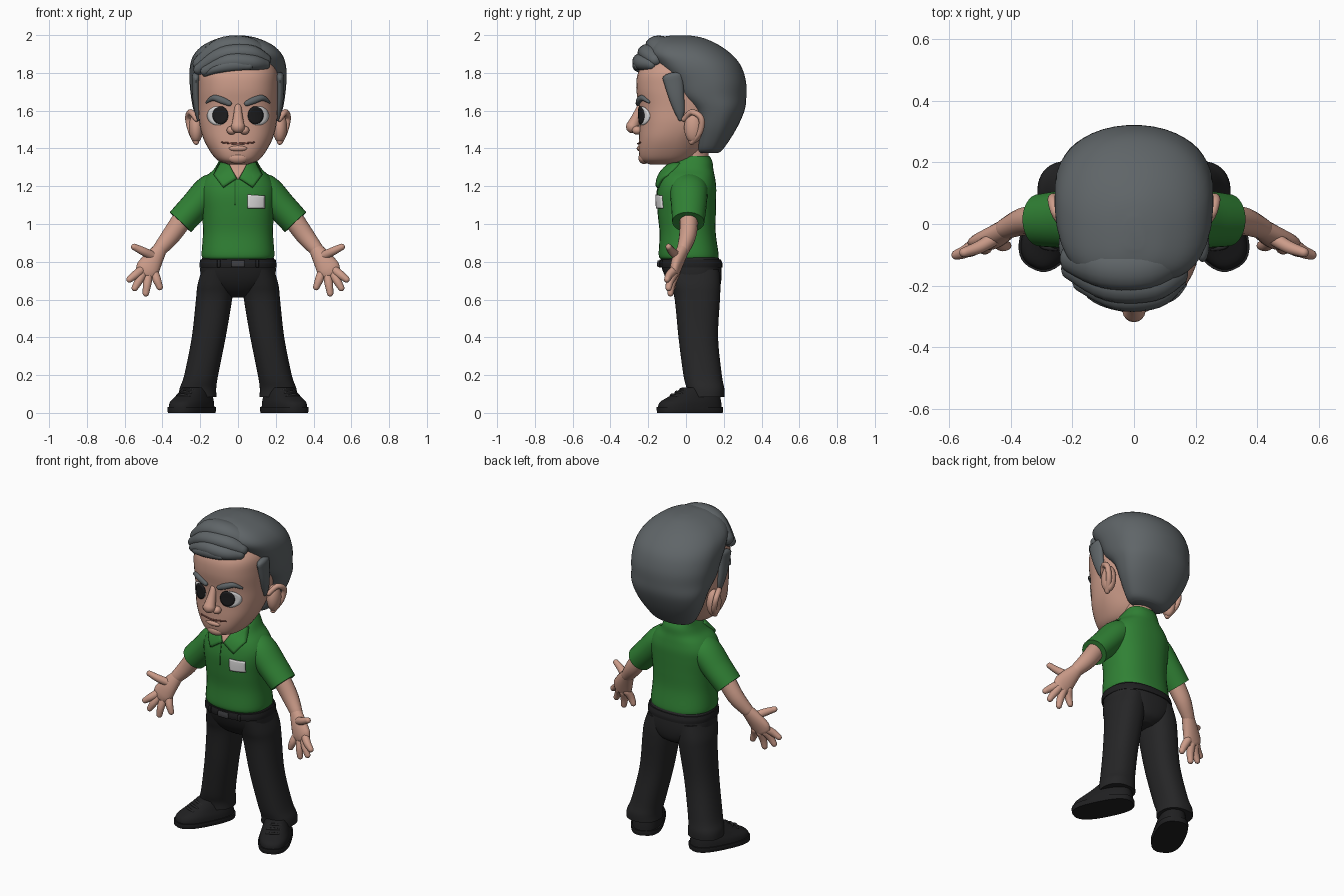
import bpy, bmesh
from math import sin, cos, pi, radians
from mathutils import Vector, Matrix

if "Cube" in bpy.data.objects:
    bpy.data.objects.remove(bpy.data.objects["Cube"])


def material(name, *rgb):
    m = bpy.data.materials.new(name)
    m.use_nodes = True
    m.diffuse_color = (*rgb, 1)
    m.node_tree.nodes["Principled BSDF"].inputs["Base Color"].default_value = (*rgb, 1)
    return m


SKIN = material("skin", .60, .33, .25)
HAIR = material("grey hair", .115, .13, .138)
GREEN = material("green cloth", .03, .22, .035)
DARK_GREEN = material("dark green seam", .015, .10, .018)
BLACK = material("black trousers", .019, .019, .02)
LEATHER = material("black leather", .014, .014, .015)
WHITE = material("white", .75, .74, .74)
PUPIL = material("dark eye", .012, .012, .013)
LIP = material("mouth line", .22, .08, .06)
METAL = material("dark metal", .05, .05, .055)


def finish(name, bm, mat, mirror=False, thick=0, fix=True):
    if fix:
        bmesh.ops.recalc_face_normals(bm, faces=bm.faces)
    mesh = bpy.data.meshes.new(name)
    bm.to_mesh(mesh)
    bm.free()
    mesh.materials.append(mat)
    ob = bpy.data.objects.new(name, mesh)
    bpy.context.collection.objects.link(ob)
    bpy.ops.object.select_all(action='DESELECT')
    ob.select_set(True)
    bpy.context.view_layer.objects.active = ob
    bpy.ops.object.shade_smooth_by_angle(angle=radians(50))
    if thick:
        mod = ob.modifiers.new("thickness", 'SOLIDIFY')
        mod.thickness = thick
    if mirror:
        ob.modifiers.new("mirror", 'MIRROR')
    return ob


def dense(rings, steps=5):
    """Smooth interpolation through all the given rings."""
    v = [Vector(r) for r in rings]
    out = []
    for i in range(len(v) - 1):
        a, b, c, d = v[max(i - 1, 0)], v[i], v[i + 1], v[min(i + 2, len(v) - 1)]
        for k in range(steps):
            t = k / steps
            out.append(b + (c - a) * (t / 2) + (a * 2 - b * 5 + c * 4 - d) * (t * t / 2)
                       + (b * 3 - a - c * 3 + d) * (t ** 3 / 2))
    return out + [v[-1]]


def bridge(bm, loops):
    n = len(loops[0])
    for a, b in zip(loops, loops[1:]):
        for i in range(n):
            bm.faces.new((a[i], a[(i + 1) % n], b[(i + 1) % n], b[i]))
    bm.faces.new(loops[0])
    bm.faces.new(loops[-1])


def curve_power(v, p):
    return abs(v) ** (2 / p) * (1 if v > 0 else -1)


def slices(rows):
    """Rows of height, front, back, half width become rings."""
    return [(0, (f + b) / 2, z, w, (b - f) / 2) for z, f, b, w in rows]


def stack(name, rings, mat, front=2, back=2, mirror=False, matrix=None, n=40):
    """Horizontal rings x, y, z, rx, ry with squareness front and back."""
    bm, loops = bmesh.new(), []
    for x, y, z, rx, ry in dense(rings):
        loop = []
        for i in range(n):
            a = 2 * pi * (i + .5) / n
            p = back if sin(a) > 0 else front
            loop.append(bm.verts.new((x + rx * curve_power(cos(a), p), y + ry * curve_power(sin(a), p), z)))
        loops.append(loop)
    bridge(bm, loops)
    if matrix:
        bm.transform(matrix)
    return finish(name, bm, mat, mirror)


def tube(name, path, mat, mirror=False, round_ends=True, matrix=None, n=16):
    """Path of x, y, z, half width, half depth."""
    pts = [(Vector(r[:3]), r[3], r[4]) for r in dense(path)]
    t0 = (pts[1][0] - pts[0][0]).normalized()
    t1 = (pts[-1][0] - pts[-2][0]).normalized()
    if round_ends:
        (p, a, b), (q, c, d) = pts[0], pts[-1]
        for ang in (25, 50, 70, 85):
            s, k = sin(radians(ang)), cos(radians(ang))
            pts.insert(0, (p - t0 * min(a, b) * s, a * k, b * k))
            pts.append((q + t1 * min(c, d) * s, c * k, d * k))
    bm, loops = bmesh.new(), []
    for i, (p, ra, rb) in enumerate(pts):
        t = (pts[min(i + 1, len(pts) - 1)][0] - pts[max(i - 1, 0)][0]).normalized()
        u = t.cross(Vector((0, 1, 0))).normalized()
        w = u.cross(t)
        loops.append([bm.verts.new(p + u * ra * cos(2 * pi * k / n) + w * rb * sin(2 * pi * k / n))
                      for k in range(n)])
    bridge(bm, loops)
    if matrix:
        bm.transform(matrix)
    return finish(name, bm, mat, mirror)


def ball(name, centre, size, mat, mirror=False):
    bm = bmesh.new()
    bmesh.ops.create_uvsphere(bm, u_segments=24, v_segments=14, radius=1,
                              matrix=Matrix.LocRotScale(Vector(centre), None, Vector(size)))
    return finish(name, bm, mat, mirror)


def front_y(rings, x, z, p):
    """Depth of the front surface of a stack."""
    d = dense(rings)
    for a, b in zip(d, d[1:]):
        if a[2] <= z <= b[2]:
            r = a.lerp(b, (z - a[2]) / (b[2] - a[2]))
            return r[1] - r[4] * max(0, 1 - abs((x - r[0]) / r[3]) ** p) ** (1 / p)
    return d[-1][1]


def plate(name, corners, rings, p, mat, lift=.006, mirror=False):
    """Thin plate that follows the front of a stack; corners are x, z."""
    outline = []
    for a, b in zip(corners, corners[1:] + corners[:1]):
        m = 1 if len(corners) > 10 else 6
        outline += [Vector(a).lerp(Vector(b), k / m) for k in range(m)]
    mid = sum(outline, Vector((0, 0))) / len(outline)
    bm = bmesh.new()

    def vert(q):
        return bm.verts.new((q.x, front_y(rings, q.x, q.y, p) - lift, q.y))
    loops = [[vert(mid.lerp(q, k / 4)) for q in outline] for k in (1, 2, 3, 4)]
    hub, n = vert(mid), len(outline)
    for i in range(n):
        j = (i + 1) % n
        bm.faces.new((hub, loops[0][i], loops[0][j]))
        for a, b in zip(loops, loops[1:]):
            bm.faces.new((a[i], b[i], b[j], a[j]))
    return finish(name, bm, mat, mirror, lift, fix=False)


def oval(x, z, rx, rz, n=24):
    return [(x + rx * cos(2 * pi * i / n), z + rz * sin(2 * pi * i / n)) for i in range(n)]


# Head and face
head = slices([(1.315, -.19, -.03, .05), (1.335, -.235, .03, .105), (1.38, -.25, .08, .145),
               (1.45, -.25, .12, .183), (1.53, -.247, .18, .205), (1.62, -.25, .22, .212),
               (1.72, -.264, .23, .215), (1.81, -.25, .21, .208), (1.89, -.18, .16, .16)])
FACE = 2.5
stack("head", head, SKIN, FACE, 2)
stack("neck", [(0, .035, z, .085, .085) for z in (1.25, 1.33, 1.42)], SKIN)
tube("nose", [(0, -.242, 1.62, .018, .018), (0, -.262, 1.565, .026, .026), (0, -.284, 1.515, .037, .034)], SKIN)
ball("nostrils", (.034, -.258, 1.496), (.026, .027, .023), SKIN, True)
ball("lower_lip", (0, -.243, 1.4), (.05, .018, .016), SKIN)
ball("chin", (0, -.222, 1.35), (.055, .03, .032), SKIN)
plate("eye_whites", oval(.108, 1.573, .056, .05), head, FACE, WHITE, .005, True)
plate("pupils", oval(.094, 1.575, .041, .047), head, FACE, PUPIL, .009, True)


def on_face(x, z, ra, rb):
    return (x, front_y(head, x, z, FACE) - .004, z, ra, rb)


tube("eyebrows", [on_face(.045, 1.637, .014, .012), on_face(.085, 1.655, .018, .014),
                  on_face(.13, 1.667, .015, .013), on_face(.165, 1.645, .006, .008)], HAIR, True)
tube("mouth", [on_face(-.085, 1.432, .004, .004), on_face(0, 1.425, .005, .004),
               on_face(.085, 1.432, .004, .004)], LIP)
ball("ears", (.222, .04, 1.51), (.038, .05, .082), SKIN, True)
tube("ear_rims", [(.22, -.01, 1.555, .014, .014), (.25, .03, 1.592, .016, .016), (.264, .08, 1.56, .016, .016),
                  (.248, .075, 1.49, .016, .016), (.222, .03, 1.435, .016, .016)], SKIN, True)

# Hair
stack("hair_cap", slices([(1.375, .07, .17, .10), (1.40, .06, .20, .14), (1.5, .055, .265, .2),
                          (1.6, .03, .31, .235), (1.68, -.05, .32, .25), (1.76, -.09, .317, .257),
                          (1.84, -.15, .29, .254), (1.9, -.19, .24, .232), (1.95, -.18, .17, .18),
                          (1.985, -.14, .09, .1), (1.998, -.08, .02, .03)]), HAIR, 3, 2.1)
tube("sideburns", [(.222, -.07, 1.78, .022, .055), (.222, -.052, 1.68, .02, .042),
                   (.214, -.035, 1.6, .017, .028), (.208, -.03, 1.555, .01, .012)], HAIR, True)
tube("quiff_top", [(.14, -.1, 1.89, .05, .06), (.04, -.14, 1.943, .05, .07),
                   (-.09, -.14, 1.93, .055, .07), (-.2, -.11, 1.85, .04, .05)], HAIR)
tube("quiff_middle", [(.14, -.16, 1.87, .035, .04), (.06, -.195, 1.905, .045, .055),
                      (-.08, -.195, 1.895, .045, .055), (-.205, -.14, 1.82, .03, .04)], HAIR)
tube("quiff_front", [(.14, -.185, 1.845, .03, .03), (.07, -.228, 1.855, .043, .045),
                     (-.05, -.235, 1.858, .043, .045), (-.17, -.185, 1.81, .028, .035)], HAIR)
tube("quiff_curl", [(.06, -.255, 1.838, .022, .02), (-.03, -.262, 1.84, .03, .022),
                    (-.12, -.235, 1.818, .022, .022), (-.175, -.19, 1.79, .01, .012)], HAIR)

# Shirt
torso = slices([(.815, -.135, .17, .185), (.84, -.145, .173, .193), (.95, -.14, .158, .186),
                (1.05, -.15, .158, .19), (1.14, -.155, .16, .2), (1.2, -.148, .16, .197),
                (1.25, -.135, .153, .17), (1.29, -.112, .145, .128), (1.33, -.07, .14, .104),
                (1.36, -.01, .125, .09)])
stack("shirt", torso, GREEN, 2.4, 2.4)
tube("sleeves", [(.06, .015, 1.19, .07, .09), (.14, .015, 1.182, .084, .1), (.232, .015, 1.088, .08, .093),
                 (.305, .012, 1.01, .077, .085)], GREEN, True, False, n=28)
plate("open_neck", [(-.05, 1.318), (0, 1.235), (.05, 1.318)], torso, 2.4, SKIN)
plate("collar", [(.008, 1.243), (.08, 1.195), (.13, 1.262), (.1, 1.325), (.05, 1.325)],
      torso, 2.4, GREEN, .018, True)
plate("placket_seam", [(-.018, 1.1), (-.013, 1.1), (-.013, 1.235), (-.018, 1.235)], torso, 2.4, DARK_GREEN, .003)
plate("badge", [(.052, 1.083), (.142, 1.083), (.142, 1.15), (.052, 1.156)], torso, 2.4, WHITE, .0095)

# Arms and hands
tube("forearms", [(.27, .015, 1.06, .055, .05), (.35, .01, .945, .05, .046), (.415, -.015, .865, .038, .034)], SKIN, True)
tube("palms", [(.412, -.015, .867, .037, .033), (.45, -.04, .81, .053, .034), (.477, -.055, .765, .062, .03),
               (.49, -.06, .742, .056, .026)], SKIN, True)
for finger, base, tip in (("index", (.512, -.064, .755), (.575, -.1, .706)),
                          ("middle", (.505, -.064, .735), (.547, -.092, .66)),
                          ("ring", (.475, -.06, .725), (.488, -.082, .632)),
                          ("little", (.443, -.052, .74), (.414, -.07, .665)),
                          ("thumb", (.45, -.045, .83), (.55, -.092, .879))):
    a, b = Vector(base), Vector(tip)
    mid = a.lerp(b, .5) + Vector((0, -.006, 0))
    tube(finger + "_fingers", [(*a, .024, .023), (*mid, .022, .021), (*b, .017, .016)], SKIN, True)

# Trousers and belt
stack("hips", slices([(.61, .01, .13, .05), (.64, -.05, .17, .12), (.7, -.1, .187, .19),
                      (.78, -.132, .187, .2), (.825, -.13, .172, .188)]), BLACK, 2.4, 2.4)
stack("trouser_legs", [(.105, .035, .76, .085, .14), (.118, .05, .68, .096, .132), (.127, .06, .6, .096, .12),
                       (.155, .065, .4, .09, .105), (.195, .088, .2, .09, .102), (.212, .103, .13, .097, .1),
                       (.213, .105, .085, .1, .098)], BLACK, 2.3, 2.3, True)
belt = slices([(.77, -.142, .193, .203), (.79, -.144, .193, .204), (.812, -.14, .185, .2)])
stack("belt", belt, LEATHER, 2.4, 2.4)
plate("buckle", [(-.035, .772), (.035, .772), (.035, .808), (-.035, .808)], belt, 2.4, METAL, .009)
plate("belt_loops", [(.095, .771), (.11, .771), (.11, .811), (.095, .811)], belt, 2.4, BLACK, .009, True)

# Shoes
foot = Matrix.Translation((.245, .022, 0)) @ Matrix.Rotation(radians(27), 4, 'Z')
stack("soles", slices([(0, -.185, .18, .09), (.015, -.187, .182, .093), (.03, -.187, .182, .093)]),
      LEATHER, 2.6, 2.8, True, foot)
stack("shoes", slices([(.02, -.182, .178, .088), (.055, -.172, .175, .085), (.085, -.12, .17, .076),
                       (.11, -.075, .165, .068), (.135, -.04, .155, .058)]), LEATHER, 2.5, 2.5, True, foot)
for i in range(3):
    y, z = -.108 + .028 * i, .092 + .015 * i
    tube("laces", [(-.04, y + .012, z - .006, .006, .006), (0, y, z + .004, .007, .007),
                   (.04, y + .012, z - .006, .006, .006)], BLACK, True, matrix=foot)
